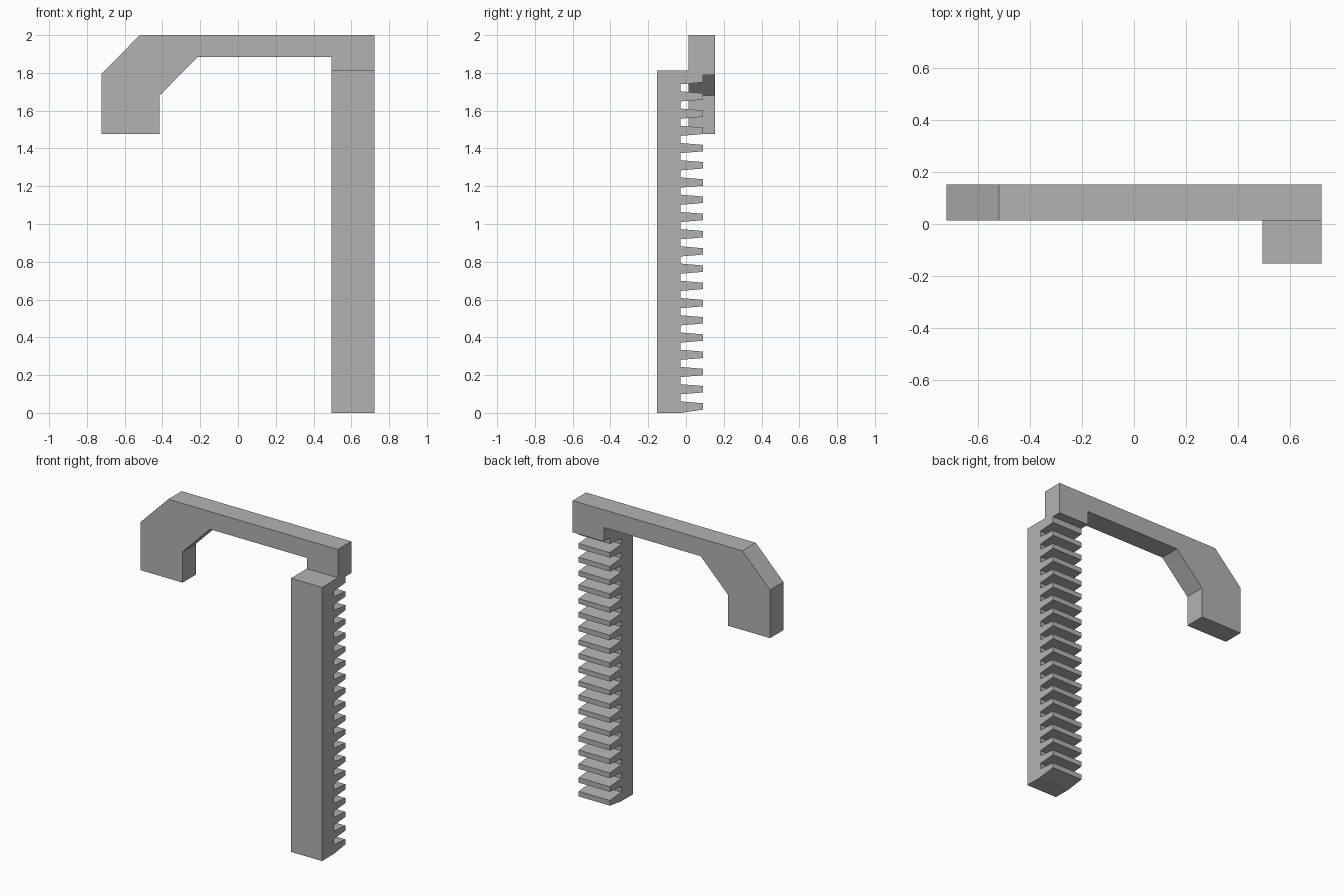
import bpy
import bmesh
from mathutils import Vector

cube = bpy.data.objects.get("Cube")
if cube:
    bpy.data.objects.remove(cube, do_unlink=True)

grey = bpy.data.materials.new("plain grey")
grey.use_nodes = True
colour = (0.45, 0.45, 0.45, 1)
grey.diffuse_color = colour
grey.node_tree.nodes["Principled BSDF"].inputs["Base Color"].default_value = colour


def extrude_profile(name, points, offset):
    """Extrude a flat outline of 3D points along an offset into a solid."""
    bm = bmesh.new()
    face = bm.faces.new([bm.verts.new(p) for p in points])
    result = bmesh.ops.extrude_face_region(bm, geom=[face], use_keep_orig=True)
    moved = [g for g in result["geom"] if isinstance(g, bmesh.types.BMVert)]
    bmesh.ops.translate(bm, verts=moved, vec=Vector(offset))
    bmesh.ops.recalc_face_normals(bm, faces=bm.faces)
    mesh = bpy.data.meshes.new(name)
    bm.to_mesh(mesh)
    bm.free()
    mesh.materials.append(grey)
    obj = bpy.data.objects.new(name, mesh)
    bpy.context.collection.objects.link(obj)
    return obj


# Shared dimensions
half_width = 0.723
half_depth = 0.153
bar_inner = 0.495
hook_front = 0.013
hook_end = 1.79
bar_top = 1.812

# Hooked arm: chamfered outline in the front plane
hook = [(-half_width, 1.476), (-half_width, 1.795), (-0.52, 2), (half_width, 2),
        (half_width, hook_end), (bar_inner, hook_end), (bar_inner, 1.883),
        (-0.215, 1.883), (-0.415, 1.68), (-0.415, 1.476)]
extrude_profile("hooked_arm", [(x, hook_front, z) for x, z in hook],
                (0, half_depth - hook_front, 0))

# Toothed bar: straight front, tapered teeth along the back
tooth_count = 20
pitch = 0.0912
first = 0.034
root_y, tip_y = -0.03, 0.09
root_half, tip_half = 0.027, 0.017
rack = [(-half_depth, bar_top), (-half_depth, 0)]
for i in range(tooth_count):
    z = first + i * pitch
    bottom = 0 if i == 0 else z - root_half
    rack += [(root_y, bottom), (tip_y, z - tip_half)]
    if i < tooth_count - 1:
        rack += [(tip_y, z + tip_half), (root_y, z + root_half)]
# The last tooth merges into the end of the arm
rack += [(tip_y, hook_end), (hook_front, hook_end), (hook_front, bar_top)]
extrude_profile("toothed_bar", [(bar_inner, y, z) for y, z in rack],
                (half_width - bar_inner, 0, 0))
